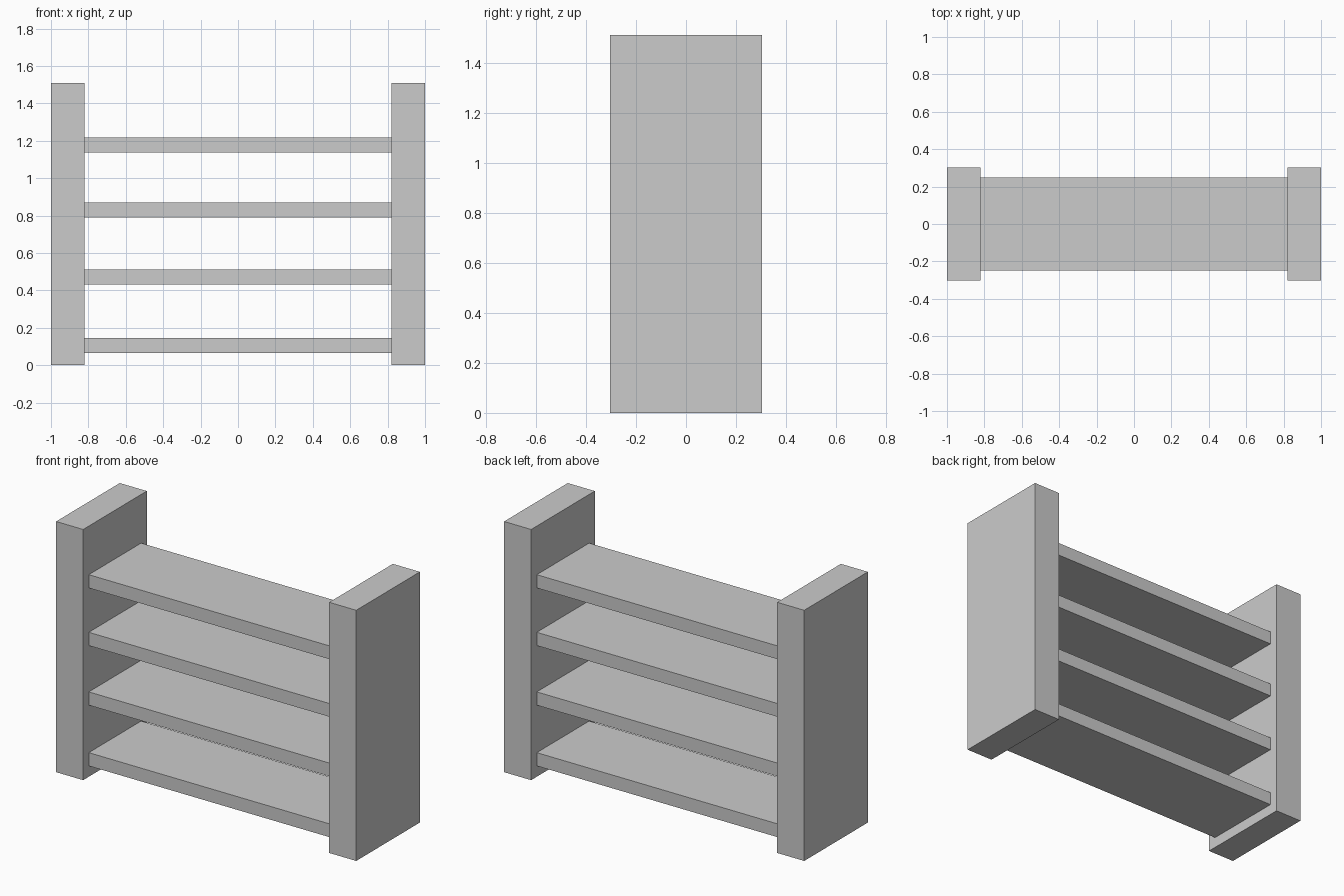
import bpy

if "Cube" in bpy.data.objects:
    bpy.data.objects.remove(bpy.data.objects["Cube"])

def box(name, x0, x1, y0, y1, z0, z1):
    bpy.ops.mesh.primitive_cube_add(size=1, location=((x0 + x1) / 2, (y0 + y1) / 2, (z0 + z1) / 2))
    obj = bpy.context.object
    obj.name = name
    obj.scale = (x1 - x0, y1 - y0, z1 - z0)
    bpy.ops.object.transform_apply(location=False, rotation=False, scale=True)
    return obj

INNER, DEPTH, HEIGHT = 0.82, 0.303, 1.51

# Thick side panels
box("left_side_panel", -1, -INNER, -DEPTH, DEPTH, 0, HEIGHT)
box("right_side_panel", INNER, 1, -DEPTH, DEPTH, 0, HEIGHT)

# Four shelves, slightly set back from the panel edges
for i, z in enumerate((0.065, 0.431, 0.79, 1.137)):
    box(f"shelf_{i + 1}", -INNER, INNER, -0.249, 0.249, z, z + 0.08)
